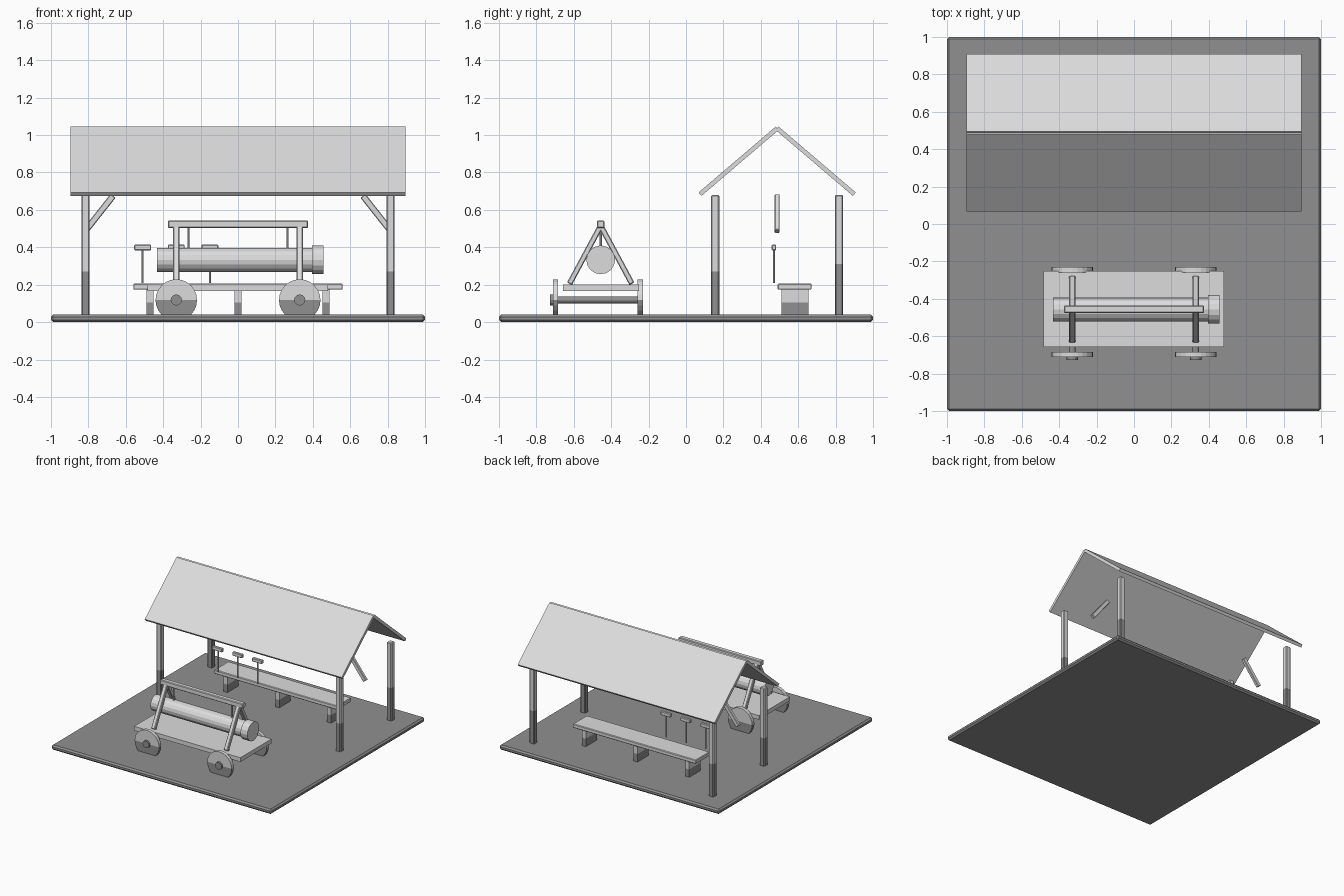
import bpy, bmesh, math
from mathutils import Vector, Matrix

if "Cube" in bpy.data.objects:
    bpy.data.objects.remove(bpy.data.objects["Cube"])


def make_mat(name, v):
    m = bpy.data.materials.new(name)
    m.diffuse_color = (v, v, v, 1)
    m.use_nodes = True
    m.node_tree.nodes["Principled BSDF"].inputs["Base Color"].default_value = m.diffuse_color
    return m


LIGHT = make_mat("light grey", 0.72)
DARK = make_mat("dark grey", 0.28)


def finish(name, bm, mat=LIGHT, dark_below=None):
    """Turn a bmesh into an object, optionally dark below a height."""
    if dark_below is not None:
        bmesh.ops.bisect_plane(bm, geom=bm.verts[:] + bm.edges[:] + bm.faces[:],
                               plane_co=(0, 0, dark_below), plane_no=(0, 0, 1))
        for f in bm.faces:
            f.material_index = int(f.calc_center_median().z < dark_below)
    bmesh.ops.recalc_face_normals(bm, faces=bm.faces[:])
    me = bpy.data.meshes.new(name)
    bm.to_mesh(me)
    bm.free()
    me.materials.append(mat)
    if dark_below is not None:
        me.materials.append(DARK)
    ob = bpy.data.objects.new(name, me)
    bpy.context.collection.objects.link(ob)
    return ob


def bevel(bm, width):
    if width:
        bmesh.ops.bevel(bm, geom=bm.edges[:], offset=width, segments=1,
                        affect='EDGES', profile=0.5)


def box(name, x, y, z, mat=LIGHT, bev=0.0, dark_below=None):
    """Box from (min, max) ranges."""
    bm = bmesh.new()
    bmesh.ops.create_cube(bm, size=1)
    for v in bm.verts:
        v.co = [r[0] + (c + 0.5) * (r[1] - r[0]) for c, r in zip(v.co, (x, y, z))]
    bevel(bm, bev)
    return finish(name, bm, mat, dark_below)


def beam(name, a, b, side, width, thick, bev=0.0):
    """Straight beam from a to b; width runs along the side direction."""
    a, b, side = Vector(a), Vector(b), Vector(side)
    d = (b - a).normalized()
    rot = Matrix((d, side, d.cross(side))).transposed().to_4x4()
    bm = bmesh.new()
    bmesh.ops.create_cube(bm, size=1)
    for v in bm.verts:
        v.co = Vector((v.co.x * (b - a).length, v.co.y * width, v.co.z * thick))
    bevel(bm, bev)
    bm.transform(Matrix.Translation((a + b) / 2) @ rot)
    return finish(name, bm)


def cylinder(name, a, b, r, seg, mat=LIGHT, dark_below=None):
    """Capped cylinder from a to b."""
    a, b = Vector(a), Vector(b)
    bm = bmesh.new()
    bmesh.ops.create_cone(bm, cap_ends=True, segments=seg, radius1=r, radius2=r,
                          depth=(b - a).length)
    bm.transform(Matrix.Translation((a + b) / 2)
                 @ (b - a).to_track_quat('Z', 'Y').to_matrix().to_4x4())
    return finish(name, bm, mat, dark_below)


# Ground slab
box("ground_slab", (-1, 1), (-1, 1), (0, 0.04), DARK, 0.012)

# Shelter posts and braces
for sx in (-1, 1):
    for y, cut in ((0.156, 0.27), (0.818, 0.31)):
        x = sx * 0.815
        box("shelter_post", (x - 0.022, x + 0.022), (y - 0.022, y + 0.022),
            (0.03, 0.68), bev=0.006, dark_below=cut)
    beam("shelter_brace", (sx * 0.818, 0.4875, 0.485), (sx * 0.668, 0.4875, 0.675),
         (0, 1, 0), 0.026, 0.034, 0.004)

# Pitched roof
for name, y in (("roof_front", 0.075), ("roof_back", 0.90)):
    beam(name, (0, y, 0.684), (0, 0.4875, 1.036), (1, 0, 0), 1.79, 0.024)

# Workbench
box("bench_top", (-0.56, 0.56), (0.49, 0.672), (0.173, 0.206), bev=0.005)
for x in (-0.47, 0, 0.47):
    box("bench_leg", (x - 0.018, x + 0.018), (0.51, 0.655), (0.03, 0.175),
        dark_below=0.105)

# Mallets in front of the bench
for x in (-0.51, -0.33, -0.15):
    cylinder("mallet_handle", (x, 0.47, 0.21), (x, 0.47, 0.39), 0.006, 8)
    box("mallet_head", (x - 0.045, x + 0.045), (0.458, 0.482), (0.384, 0.414), bev=0.004)

# Wagon
CY = -0.456
AX = 0.118
box("wagon_deck", (-0.485, 0.482), (-0.657, -0.252), (0.165, 0.2))
for x in (-0.33, 0.33):
    cylinder("axle", (x, -0.715, AX), (x, -0.235, AX), 0.018, 12, DARK)
    cylinder("hub", (x, -0.726, AX), (x, -0.69, AX), 0.03, 12, DARK)
    for y in (-0.698, -0.244):
        cylinder("wheel", (x, y - 0.014, AX), (x, y + 0.014, AX), 0.111, 24,
                 dark_below=AX)
    # A-frame legs
    for s in (-1, 1):
        beam("frame_leg", (x, CY + s * 0.167, 0.205), (x, CY, 0.515),
             (1, 0, 0), 0.034, 0.03, 0.005)
box("ridge_beam", (-0.375, 0.375), (CY - 0.02, CY + 0.02), (0.503, 0.543), bev=0.005)

# Hanging ram
for x in (-0.265, 0.265):
    cylinder("rope", (x, CY, 0.38), (x, CY, 0.51), 0.006, 8)
cylinder("ram_log", (-0.432, CY, 0.333), (0.41, CY, 0.333), 0.064, 16)
cylinder("ram_head", (0.395, CY, 0.333), (0.458, CY, 0.333), 0.077, 16)
